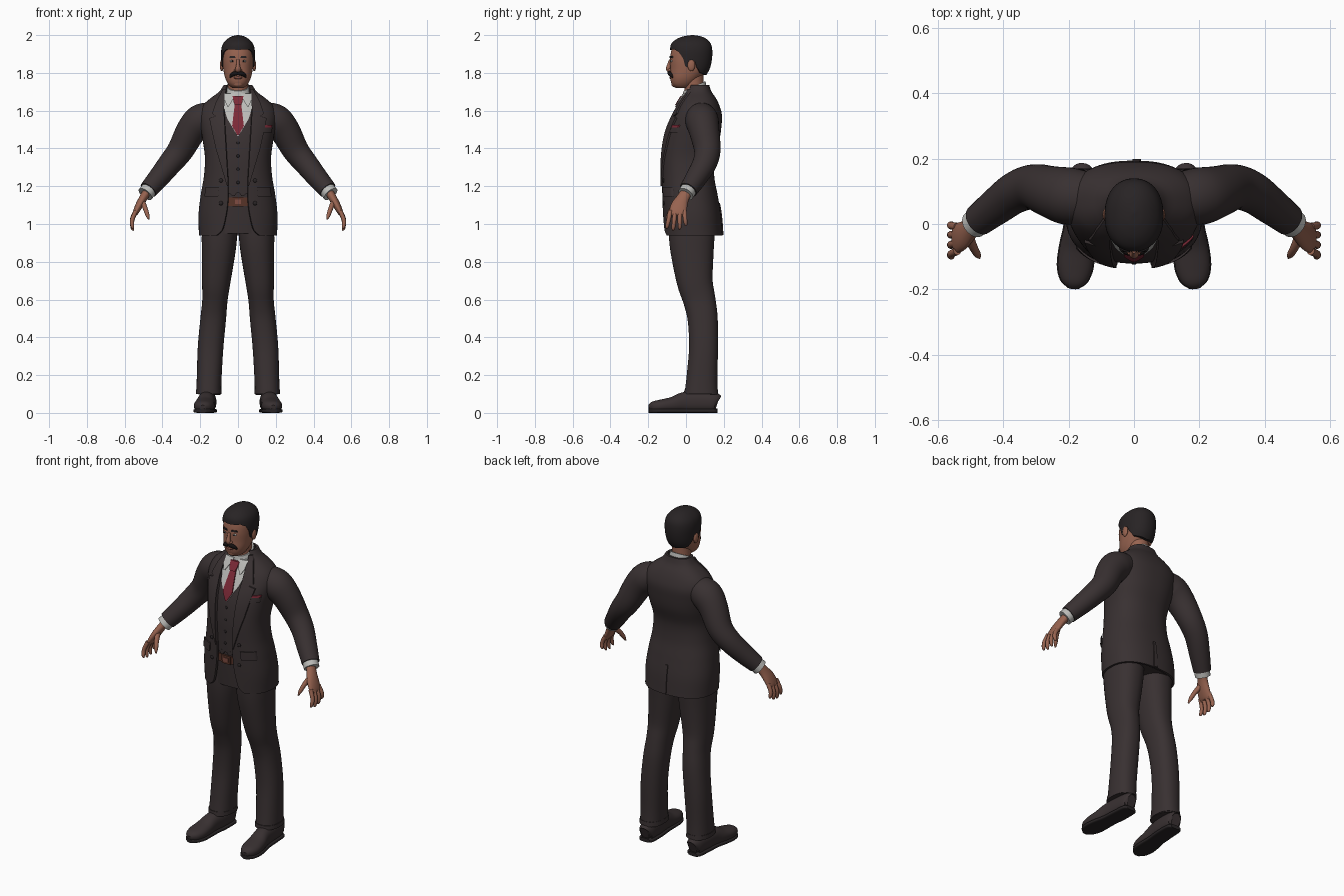
import bpy, bmesh, math
from mathutils import Vector, Matrix


def material(name, rgb):
    m = bpy.data.materials.new(name)
    m.diffuse_color = (*rgb, 1)
    return m


SUIT = material("dark suit cloth", (0.040, 0.030, 0.031))
HAIR = material("dark hair", (0.021, 0.017, 0.018))
SKIN = material("skin", (0.31, 0.125, 0.08))
SHIRT = material("shirt white", (0.50, 0.50, 0.48))
TIE = material("tie red", (0.20, 0.022, 0.037))
BELT = material("belt brown", (0.10, 0.035, 0.022))
BLACK = material("moustache black", (0.008, 0.006, 0.006))
LIP = material("lip", (0.22, 0.075, 0.055))


def at(tab, z, lin=False):
    """Interpolate the columns of a table keyed on its first column."""
    z = min(max(z, tab[0][0]), tab[-1][0])
    i = 0
    while i < len(tab) - 2 and z > tab[i + 1][0]:
        i += 1
    a, b = tab[i], tab[i + 1]
    h = b[0] - a[0]
    u = (z - a[0]) / h
    if lin:
        return [p + (q - p) * u for p, q in zip(a[1:], b[1:])]
    p, n = tab[max(i - 1, 0)], tab[min(i + 2, len(tab) - 1)]
    out = []
    for k in range(1, len(a)):
        m0 = (b[k] - p[k]) / (b[0] - p[0]) * h
        m1 = (n[k] - a[k]) / (n[0] - a[0]) * h
        out.append((2*u**3 - 3*u*u + 1) * a[k] + (u**3 - 2*u*u + u) * m0
                   + (3*u*u - 2*u**3) * b[k] + (u**3 - u*u) * m1)
    return out


def finish(name, bm, mat, mirror):
    bmesh.ops.recalc_face_normals(bm, faces=bm.faces)
    me = bpy.data.meshes.new(name)
    bm.to_mesh(me)
    bm.free()
    me.materials.append(mat)
    ob = bpy.data.objects.new(name, me)
    bpy.context.collection.objects.link(ob)
    me.shade_smooth()
    me.set_sharp_from_angle(angle=math.radians(42))
    if mirror:
        ob.modifiers.new("mirror", 'MIRROR').use_mirror_merge = False
    return ob


def skin_rows(name, rows, mat, mirror=False, caps=(True, True)):
    """Join closed loops of equal, even length and zip the ends shut."""
    bm = bmesh.new()
    vs = [[bm.verts.new(p) for p in r] for r in rows]
    n = len(rows[0])
    for a, b in zip(vs, vs[1:]):
        for i in range(n):
            bm.faces.new((a[i], a[(i + 1) % n], b[(i + 1) % n], b[i]))
    for r, use in ((vs[0], caps[0]), (vs[-1], caps[1])):
        for i in range(n // 2 - 1 if use else 0):
            bm.faces.new((r[i], r[i + 1], r[n - 2 - i], r[n - 1 - i]))
    return finish(name, bm, mat, mirror)


def power(v, e):
    return math.copysign(abs(v) ** e, v)


def ring_point(tab, z, t, off=0.0, n=2.4):
    cy, rx, ry = at(tab, z)
    return Vector(((rx + off) * power(math.sin(t), 2 / n),
                   cy - (ry + off) * power(math.cos(t), 2 / n), z))


def surface_y(tab, x, z, off=0.0, side=1, n=2.4):
    cy, rx, ry = at(tab, z)
    u = min(abs(x) / (rx + off), 1) ** n
    return cy - side * (ry + off) * (1 - u) ** (1 / n)


def loft(name, tab, z0, z1, mat, off=0.0, cx=0.0, tilt=0.0, mirror=False, rows=28, seg=48, n=2.4):
    out = []
    for k in range(rows + 1):
        z = z0 + (z1 - z0) * k / rows
        ring = [ring_point(tab, z, 2 * math.pi * i / seg, off, n) for i in range(seg)]
        out.append([p + Vector((cx, 0, tilt * (p.y - 0.045))) for p in ring])
    return skin_rows(name, out, mat, mirror)


def plate(name, tab, edges, mat, off, thick=0.008, mirror=False, side=1, n=2.4):
    """Thin plate following a body surface; edges are (z, x0, x1)."""
    out, steps = [], max(len(edges) * 4, 8)
    z0, z1 = edges[0][0], edges[-1][0]
    zs = sorted({round(z0 + (z1 - z0) * k / steps, 4) for k in range(steps + 1)}
                | {e[0] for e in edges})
    for z in zs:
        a, b = at(edges, z, True)
        xs = [a + (b - a) * i / 10 for i in range(11)]
        loop = [(x, surface_y(tab, x, z, off, side, n), z) for x in xs]
        loop += [(x, surface_y(tab, x, z, off, side, n) + side * thick, z) for x in reversed(xs)]
        out.append(loop)
    return skin_rows(name, out, mat, mirror)


def tube(name, pts, mat, up=(0, 1, 0), mirror=True, n=2.0, seg=20, sub=4):
    """Sweep an oval along points (x, y, z, side radius, up radius)."""
    tab = [(i, *p) for i, p in enumerate(pts)]
    out, last = [], len(pts) - 1
    for k in range(last * sub + 1):
        u = k / sub
        x, y, z, r1, r2 = at(tab, u)
        d = Vector(at(tab, u + .05)[:3]) - Vector(at(tab, u - .05)[:3])
        s = d.cross(Vector(up)).normalized()
        w = s.cross(d).normalized()
        out.append([Vector((x, y, z)) + s * r1 * power(math.cos(a), 2 / n) + w * r2 * power(math.sin(a), 2 / n)
                    for a in (2 * math.pi * (i + .5) / seg for i in range(seg))])
    return skin_rows(name, out, mat, mirror)


def ball(name, loc, size, mat, mirror=False):
    bm = bmesh.new()
    bmesh.ops.create_uvsphere(bm, u_segments=20, v_segments=12, radius=1,
                              matrix=Matrix.Translation(loc) @ Matrix.Diagonal((*size, 1)))
    return finish(name, bm, mat, mirror)


# torso profile: height, centre y, half width, half depth
TORSO = [(.94, .037, .207, .157), (1.05, .03, .209, .155), (1.15, .02, .198, .148),
         (1.25, .01, .181, .14), (1.35, .01, .175, .14), (1.45, .03, .188, .148),
         (1.52, .045, .2, .143), (1.58, .06, .205, .13), (1.63, .066, .185, .11),
         (1.67, .068, .14, .088), (1.70, .067, .10, .068), (1.735, .066, .076, .057)]
OPENING = [(.94, .115), (.96, .09), (1.0, .074), (1.1, .056), (1.2, .052), (1.3, .058),
           (1.4, .064), (1.5, .07), (1.6, .075), (1.65, .073), (1.7, .067), (1.735, .06)]

# open jacket shell
rows = []
for k in range(61):
    z = .94 + .795 * k / 60
    t0 = math.asin((at(OPENING, z)[0] / at(TORSO, z)[1]) ** 1.2)
    ts = [t0 + (2 * math.pi - 2 * t0) * i / 63 for i in range(64)]
    rows.append([ring_point(TORSO, z, t) for t in ts]
                + [ring_point(TORSO, z, t, -.012) for t in reversed(ts)])
skin_rows("jacket", rows, SUIT)

# lapels, pockets, back vent
lapel = [(1.20, .053, .058), (1.3, .057, .088), (1.4, .063, .118), (1.5, .069, .14),
         (1.56, .072, .152), (1.572, .073, .118), (1.584, .074, .138), (1.65, .072, .115), (1.715, .063, .08)]
plate("lapel", TORSO, lapel, SUIT, .008, .01, mirror=True)
plate("pocket_flap", TORSO, [(1.145, .105, .178), (1.195, .1, .172)], SUIT, .008, mirror=True)
plate("breast_pocket", TORSO, [(1.485, .128, .18), (1.512, .128, .182)], SUIT, .007)
plate("pocket_square", TORSO, [(1.508, .132, .178), (1.524, .134, .182)], TIE, .006)
plate("back_vent", TORSO, [(.942, -.004, .022), (1.11, -.004, .012)], SUIT, .005, side=-1)

# waistcoat, shirt front, tie
loft("waistcoat", TORSO, 1.165, 1.66, SUIT, off=-.010)
plate("waistcoat_point", TORSO, [(1.148, .018, .03), (1.175, .001, .06)], SUIT, -.010, mirror=True)
plate("shirt_front", TORSO, [(1.465, -.002, .002), (1.56, -.058, .058), (1.62, -.076, .076),
                             (1.69, -.074, .074)], SHIRT, -.004)
plate("tie", TORSO, [(1.47, -.004, .004), (1.52, -.031, .031), (1.635, -.017, .017)], TIE, .003)
plate("tie_knot", TORSO, [(1.63, -.017, .017), (1.645, -.023, .023), (1.678, -.029, .029)], TIE, .014, .012)
for z in (1.43, 1.36, 1.29, 1.22):
    ball("waistcoat_button", (0, surface_y(TORSO, 0, z, -.010), z), (.008, .004, .008), HAIR)
for z in (1.23, 1.11):
    ball("jacket_button", (.09, surface_y(TORSO, .09, z), z), (.011, .006, .011), HAIR, True)

# shirt collar
COLLAR = [(1.685, .045, .068, .067), (1.73, .045, .060, .058)]
loft("shirt_collar", COLLAR, 1.685, 1.73, SHIRT, tilt=.45, rows=4, n=2.1)
plate("collar_point", TORSO, [(1.62, .05, .055), (1.65, .032, .07), (1.69, .014, .072)], SHIRT, .010, mirror=True)

# trousers and belt
loft("trouser_hips", TORSO, .95, 1.17, SUIT, off=-.026, rows=10)
loft("belt", TORSO, 1.095, 1.14, BELT, off=-.019, rows=4)
plate("belt_buckle", TORSO, [(1.093, -.028, .028), (1.142, -.028, .028)], BELT, -.012)
plate("buckle_centre", TORSO, [(1.105, -.017, .017), (1.13, -.017, .017)], LIP, -.009)
LEG = [(.1, .155, .08, .066, .088), (.2, .152, .085, .066, .081), (.35, .145, .093, .068, .077),
       (.5, .131, .088, .068, .08), (.6, .122, .07, .067, .086), (.7, .115, .046, .076, .096),
       (.85, .103, .033, .089, .114), (.95, .098, .03, .094, .122), (1.05, .098, .03, .088, .122)]
tube("trouser_leg", [(x, y, z, rx, ry) for z, x, y, rx, ry in LEG], SUIT, n=2.3, seg=32)
tube("trouser_hem", [(.155, .08, .100, .069, .091), (.155, .08, .125, .068, .089)], SUIT, n=2.3, seg=32)

# shoes with soles and heels
SHOE = [(.158, .165, .05, .026, .042), (.159, .145, .056, .043, .053), (.162, .06, .058, .047, .056),
        (.168, -.01, .056, .046, .054), (.175, -.07, .044, .052, .041), (.18, -.13, .037, .054, .034),
        (.184, -.175, .032, .04, .028), (.186, -.197, .028, .014, .013)]
tube("shoe", SHOE, SUIT, up=(0, 0, 1), n=2.3, seg=28)
tube("shoe_sole", [(x, y, .011, w + .003, .011) for x, y, z, w, h in SHOE], HAIR, up=(0, 0, 1), n=4, seg=28)

# sleeves and cuffs
tube("sleeve", [(.14, .08, 1.57, .078, .08), (.20, .085, 1.545, .088, .088), (.25, .097, 1.49, .08, .08),
                (.305, .113, 1.39, .07, .07), (.36, .098, 1.32, .063, .064), (.42, .055, 1.245, .056, .057),
                (.475, .012, 1.18, .049, .049)], SUIT, seg=32)
tube("shirt_cuff", [(.46, .022, 1.195, .043, .043), (.491, -.002, 1.158, .043, .043)], SHIRT, seg=28)

# hands
tube("palm", [(.475, .01, 1.18, .024, .03), (.5, -.015, 1.14, .022, .033), (.525, -.036, 1.095, .02, .044),
              (.545, -.045, 1.055, .014, .045), (.548, -.046, 1.045, .006, .038)], SKIN)
for i, (y, drop) in enumerate(((-.083, .085), (-.058, .095), (-.032, .09), (-.008, .07))):
    y2 = y - .012 + i * .008
    tube("finger", [(.541, y, 1.07, .012, .012), (.56, (y + y2) / 2 - .003, 1.06 - drop * .45, .0115, .0115),
                    (.559, y2 - .005, 1.06 - drop * .85, .0095, .0095),
                    (.553, y2 - .007, 1.06 - drop, .003, .003)], SKIN, seg=12)
tube("thumb", [(.508, -.035, 1.12, .016, .018), (.492, -.07, 1.085, .013, .014), (.48, -.092, 1.05, .011, .011),
               (.473, -.103, 1.025, .004, .004)], SKIN, seg=12)

# head and neck
HEAD = [(1.72, -.02, .030, .034), (1.735, -.018, .048, .055), (1.77, -.005, .067, .078), (1.82, .015, .078, .098),
        (1.87, .02, .082, .104), (1.92, .025, .08, .102), (1.96, .025, .064, .086), (1.985, .025, .036, .05)]
loft("neck", [(1.64, .05, .056, .056), (1.73, .042, .053, .052), (1.81, .035, .055, .058)], 1.64, 1.81, SKIN, n=2)
loft("head", HEAD, 1.72, 1.985, SKIN, n=2.2)
ball("chin", (0, -.06, 1.742), (.028, .018, .018), SKIN)
ball("ear", (.086, .028, 1.84), (.010, .02, .031), SKIN, True)
tube("nose", [(0, -.082, 1.87, .007, .007), (0, -.089, 1.845, .009, .01), (0, -.094, 1.822, .014, .012),
              (0, -.088, 1.808, .012, .009)], SKIN, mirror=False)
ball("nostril", (.012, -.086, 1.815), (.009, .010, .008), SKIN, True)
ball("eye", (.031, -.075, 1.862), (.012, .008, .006), SHIRT, True)
ball("iris", (.031, -.0805, 1.862), (.005, .005, .005), BLACK, True)
plate("eyebrow", HEAD, [(1.880, .013, .046), (1.889, .016, .043)], HAIR, .005, mirror=True, n=2.2)
ball("mouth", (0, -.079, 1.774), (.024, .009, .007), LIP)
tube("moustache", [(0, -.088, 1.799, .010, .010), (.02, -.086, 1.796, .010, .012), (.036, -.077, 1.786, .008, .009),
                   (.043, -.069, 1.775, .003, .003)], BLACK, up=(0, 0, 1))

# hair cap with a hairline that drops to sideburns and nape
CAP = [(1.78, .01, .074, .092), (1.82, .018, .084, .107), (1.87, .024, .089, .113), (1.92, .027, .089, .112),
       (1.955, .027, .079, .104), (1.98, .03, .056, .078), (1.995, .033, .028, .04), (2.0, .035, .003, .004)]
LINE = [(0, 1.922), (40, 1.925), (58, 1.91), (72, 1.875), (80, 1.83), (90, 1.83), (98, 1.87),
        (108, 1.83), (125, 1.80), (180, 1.788)]
rows = []
for k in range(-1, 31):
    row = []
    for i in range(96):
        t = 2 * math.pi * i / 96
        base = at(LINE, min(math.degrees(t), 360 - math.degrees(t)), True)[0]
        u = max(k, 0) / 30
        row.append(ring_point(CAP, base + (2.0 - base) * (1 - (1 - u) ** 1.6), t, -.02 if k < 0 else 0, 2.2))
    rows.append(row)
skin_rows("hair", rows, HAIR, caps=(False, True))
